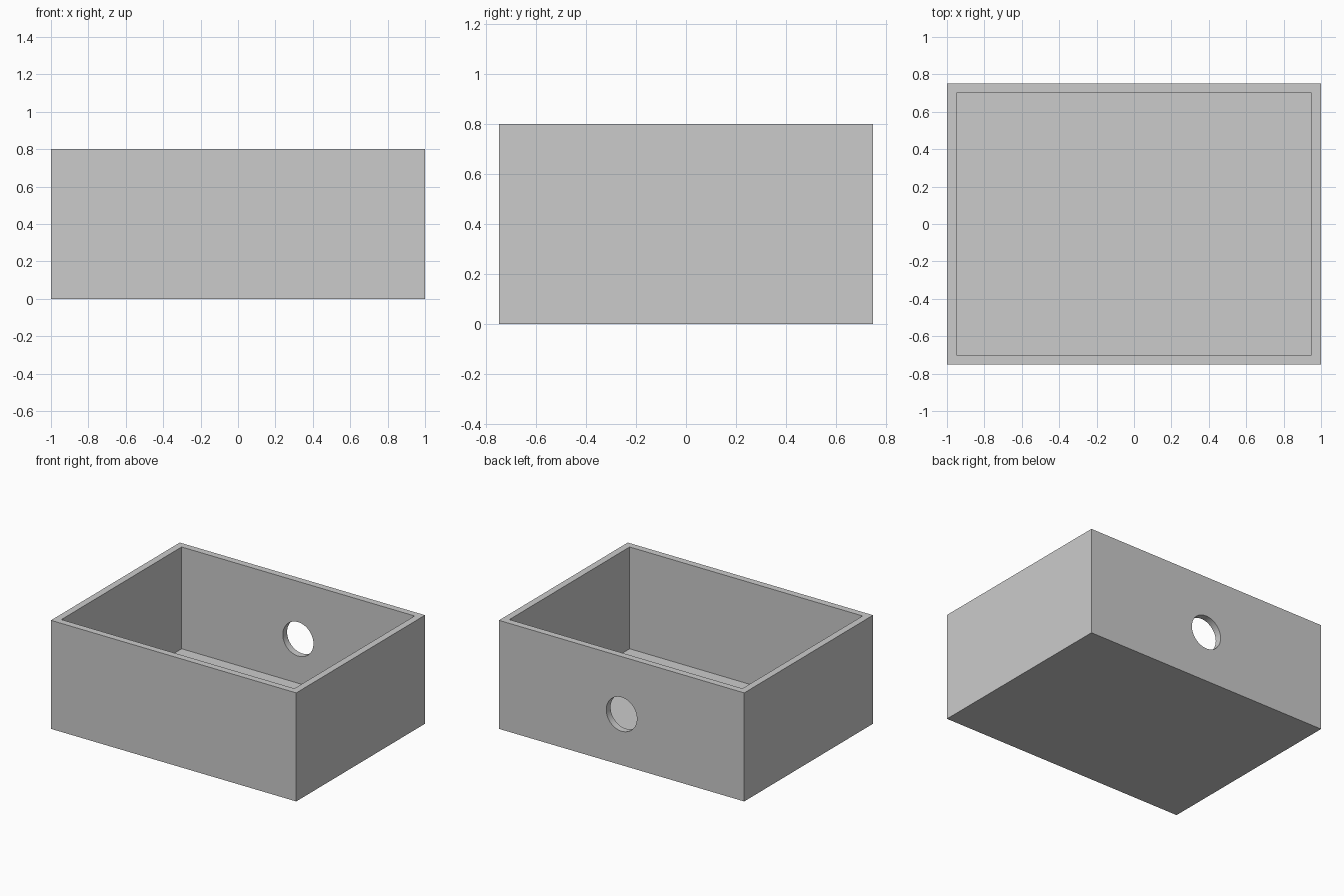
import bpy
import bmesh
from math import radians
from mathutils import Matrix

WIDTH, DEPTH, HEIGHT, WALL = 2.0, 1.5, 0.8, 0.05
HOLE_RADIUS, HOLE_Z = 0.125, 0.375

default = bpy.data.objects.get("Cube")
if default:
    bpy.data.objects.remove(default, do_unlink=True)

grey = bpy.data.materials.new("light grey")
grey.use_nodes = True
grey.diffuse_color = (0.6, 0.6, 0.6, 1)
grey.node_tree.nodes["Principled BSDF"].inputs["Base Color"].default_value = grey.diffuse_color


def add_object(name, bm):
    mesh = bpy.data.meshes.new(name)
    bm.to_mesh(mesh)
    bm.free()
    mesh.materials.append(grey)
    obj = bpy.data.objects.new(name, mesh)
    bpy.context.collection.objects.link(obj)
    return obj


# Open tray: a block whose top is inset to the rim and sunk to the floor
bm = bmesh.new()
bmesh.ops.create_cube(bm, size=1)
bmesh.ops.scale(bm, vec=(WIDTH, DEPTH, HEIGHT), verts=bm.verts)
bmesh.ops.translate(bm, vec=(0, 0, HEIGHT / 2), verts=bm.verts)
top = max(bm.faces, key=lambda f: f.calc_center_median().z)
bmesh.ops.inset_region(bm, faces=[top], thickness=WALL, use_even_offset=True)
floor = bmesh.ops.extrude_discrete_faces(bm, faces=[top])["faces"][0]
bmesh.ops.translate(bm, vec=(0, 0, WALL - HEIGHT), verts=floor.verts)
bmesh.ops.recalc_face_normals(bm, faces=bm.faces)
box = add_object("open_box", bm)

# Round cable hole through the back wall
bm = bmesh.new()
bmesh.ops.create_cone(
    bm, cap_ends=True, segments=64, radius1=HOLE_RADIUS, radius2=HOLE_RADIUS, depth=4 * WALL,
    matrix=Matrix.Translation((0, (DEPTH - WALL) / 2, HOLE_Z)) @ Matrix.Rotation(radians(90), 4, "X"))
cutter = add_object("hole_cutter", bm)
cutter.hide_render = True
cutter.display_type = "WIRE"

cut = box.modifiers.new("back_hole", "BOOLEAN")
cut.operation = "DIFFERENCE"
cut.solver = "EXACT"
cut.object = cutter

# Bake the cut, drop the cutter, and smooth only the hole wall
bpy.context.view_layer.objects.active = box
box.select_set(True)
bpy.ops.object.modifier_apply(modifier=cut.name)
bpy.data.objects.remove(cutter, do_unlink=True)
bpy.ops.object.shade_smooth_by_angle(angle=radians(30))
